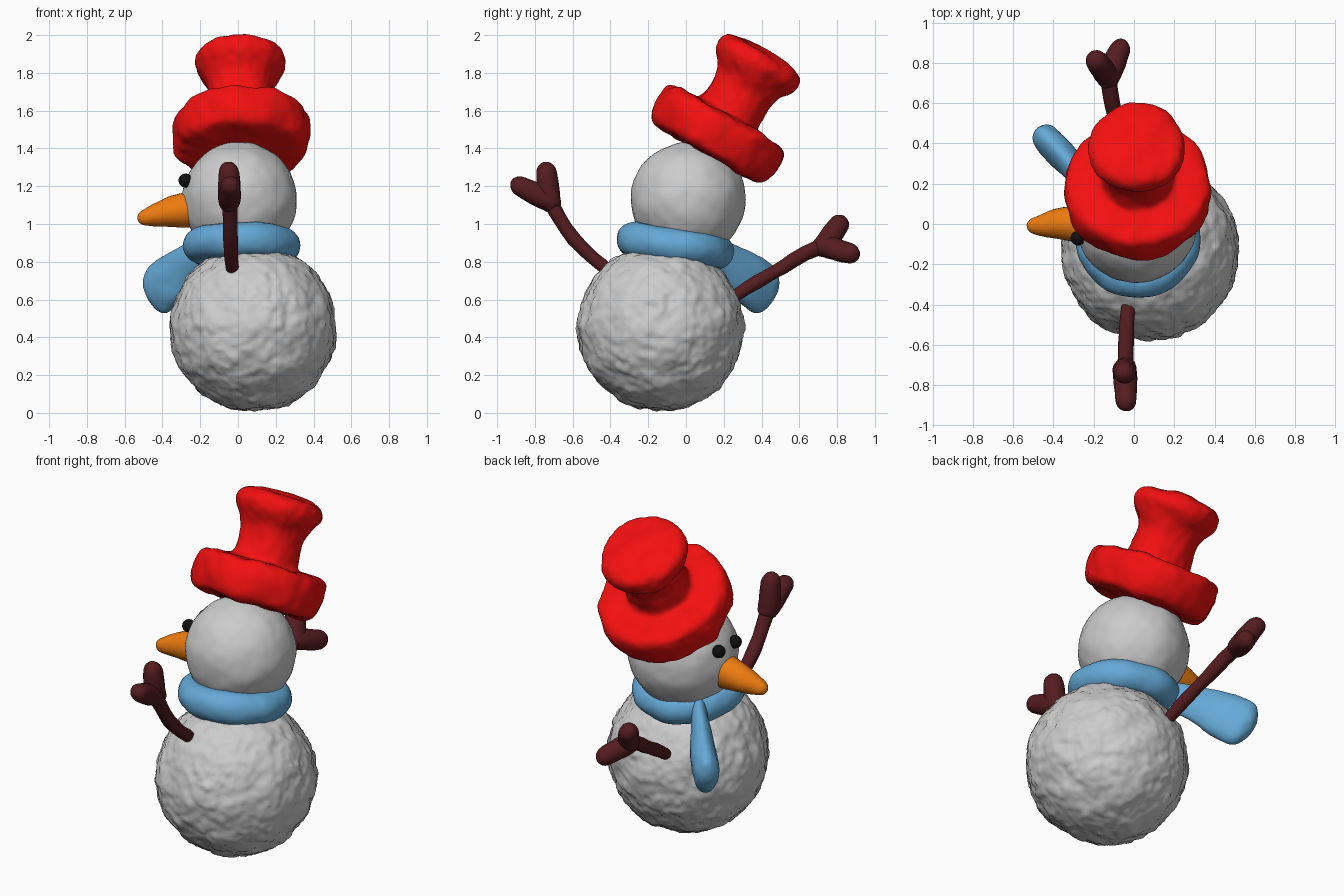
import bpy, bmesh
from math import sin, cos, pi
from mathutils import Vector, Matrix

if "Cube" in bpy.data.objects:
    bpy.data.objects.remove(bpy.data.objects["Cube"])


def material(name, rgb):
    m = bpy.data.materials.new(name)
    m.diffuse_color = (*rgb, 1)
    m.use_nodes = True
    m.node_tree.nodes["Principled BSDF"].inputs["Base Color"].default_value = m.diffuse_color
    return m


RED = material("red_felt", (0.9, 0.005, 0.005))
BLUE = material("blue_wool", (0.13, 0.40, 0.68))
BROWN = material("brown_wood", (0.09, 0.012, 0.014))
ORANGE = material("orange", (0.85, 0.2, 0.005))
BLACK = material("black", (0.005, 0.005, 0.005))


def finish(name, bm, mat=None, subsurf=0, bumps=()):
    """Turn a bmesh into a smooth object with optional hand-sculpted bumps."""
    bmesh.ops.recalc_face_normals(bm, faces=bm.faces)
    for f in bm.faces:
        f.smooth = True
    me = bpy.data.meshes.new(name)
    bm.to_mesh(me)
    bm.free()
    ob = bpy.data.objects.new(name, me)
    bpy.context.collection.objects.link(ob)
    if mat:
        me.materials.append(mat)
    if subsurf:
        s = ob.modifiers.new("smooth", 'SUBSURF')
        s.levels = s.render_levels = subsurf
    for scale, strength in bumps:
        t = bpy.data.textures.new(name + "_bumps", 'CLOUDS')
        t.noise_scale = scale
        d = ob.modifiers.new("bumps", 'DISPLACE')
        d.texture, d.strength, d.mid_level = t, strength, 0.5
    return ob


def ball(name, centre, r, mat=None, detail=3, bumps=()):
    bm = bmesh.new()
    bmesh.ops.create_icosphere(bm, subdivisions=detail, radius=r,
                               matrix=Matrix.Translation(centre))
    return finish(name, bm, mat, bumps=bumps)


def sweep(name, points, radii, mat, flat=1.0, cap=True, sides=12, subsurf=1, bumps=()):
    """Round or flattened tube along points; cap adds domed ends."""
    pts = [Vector(p) for p in points]
    t = (pts[-1] - pts[0]).normalized()
    u = t.cross(Vector((0, 0, 1))).normalized()
    v = u.cross(t)
    rings = list(zip(pts, radii))
    if cap:
        def dome(p, r, d):
            return [(p + d * r * flat * sin(a), r * cos(a)) for a in (0.5, 1.0, 1.4)]
        rings = dome(pts[0], radii[0], -t)[::-1] + rings + dome(pts[-1], radii[-1], t)
    bm = bmesh.new()
    loops = [[bm.verts.new(p + r * (u * flat * cos(2 * pi * i / sides) + v * sin(2 * pi * i / sides)))
              for i in range(sides)] for p, r in rings]
    for a, b in zip(loops, loops[1:]):
        for i in range(sides):
            j = (i + 1) % sides
            bm.faces.new((a[i], a[j], b[j], b[i]))
    bm.faces.new(loops[0])
    bm.faces.new(loops[-1])
    return finish(name, bm, mat, subsurf, bumps)


# Snowballs
ball("body", (0.08, -0.135, 0.45), 0.44, detail=6, bumps=((0.13, 0.035), (0.04, 0.02)))
ball("head", (0.01, 0.01, 1.13), 0.303, detail=5, bumps=((0.12, 0.016),))

# Scarf ring, tipped down toward the back
bm = bmesh.new()
tilt = Matrix.Translation((0.02, -0.06, 0.885)) @ Matrix.Rotation(-0.14, 4, 'X')
N, M = 48, 16
grid = [[bm.verts.new(tilt @ Vector(((0.225 + 0.09 * cos(b)) * cos(a),
                                     (0.225 + 0.09 * cos(b)) * sin(a), 0.092 * sin(b))))
         for b in (2 * pi * j / M for j in range(M))]
        for a in (2 * pi * i / N for i in range(N))]
for i in range(N):
    for j in range(M):
        p, q, k = grid[i], grid[(i + 1) % N], (j + 1) % M
        bm.faces.new((p[j], q[j], q[k], p[k]))
finish("scarf_ring", bm, BLUE, 1, ((0.15, 0.02),))

# Scarf tail, a flattened strip flying outward
sweep("scarf_tail", [(-0.17, 0.12, 0.86), (-0.28, 0.26, 0.78), (-0.36, 0.345, 0.70), (-0.42, 0.41, 0.65)],
      [0.09, 0.11, 0.145, 0.145], BLUE, flat=0.52, sides=20, subsurf=2, bumps=((0.15, 0.02),))

# Hat, turned profile of (height along axis, radius)
profile = [(-0.125, 0.02), (-0.125, 0.30), (-0.105, 0.345), (-0.05, 0.365), (0.05, 0.37),
           (0.095, 0.36), (0.115, 0.32), (0.115, 0.20), (0.13, 0.175), (0.25, 0.165),
           (0.33, 0.19), (0.385, 0.235), (0.43, 0.25), (0.475, 0.235), (0.505, 0.19), (0.515, 0.02)]
axis = Vector((-0.02, 0.5, 0.866)).normalized()
base = Vector((0.02, 0.165, 1.475))
sweep("hat", [base + axis * h for h, r in profile], [r for h, r in profile], RED,
      cap=False, sides=32, subsurf=2, bumps=((0.16, 0.04),))

# Face
sweep("nose", [(-0.22, 0, 1.085), (-0.30, 0, 1.07), (-0.40, 0, 1.055), (-0.49, -0.01, 1.035)],
      [0.10, 0.095, 0.075, 0.045], ORANGE, sides=16, bumps=((0.1, 0.012),))
for label, y in (("right", -0.07), ("left", 0.085)):
    ball(label + "_eye", (-0.278, y, 1.23), 0.037, BLACK)

# Twig arms, each with two stubby fingers
arms = {
    "right": ([(-0.03, -0.40, 0.75), (-0.035, -0.50, 0.82), (-0.04, -0.60, 0.92),
               (-0.04, -0.67, 1.03), (-0.045, -0.72, 1.12)],
              [(-0.05, -0.74, 1.275), (-0.04, -0.875, 1.20)]),
    "left": ([(-0.04, 0.25, 0.61), (-0.06, 0.38, 0.70), (-0.09, 0.52, 0.77),
              (-0.115, 0.63, 0.85), (-0.13, 0.73, 0.885)],
             [(-0.185, 0.81, 0.995), (-0.07, 0.865, 0.845)]),
}
for label, (path, tips) in arms.items():
    sweep(label + "_arm", path, [0.036, 0.037, 0.04, 0.04, 0.045], BROWN, bumps=((0.1, 0.012),))
    for n, tip in enumerate(tips, 1):
        wrist = Vector(path[-1])
        mid = wrist.lerp(Vector(tip), 0.55)
        sweep(f"{label}_finger_{n}", [wrist, mid, tip], [0.062, 0.062, 0.058], BROWN,
              bumps=((0.1, 0.012),))
